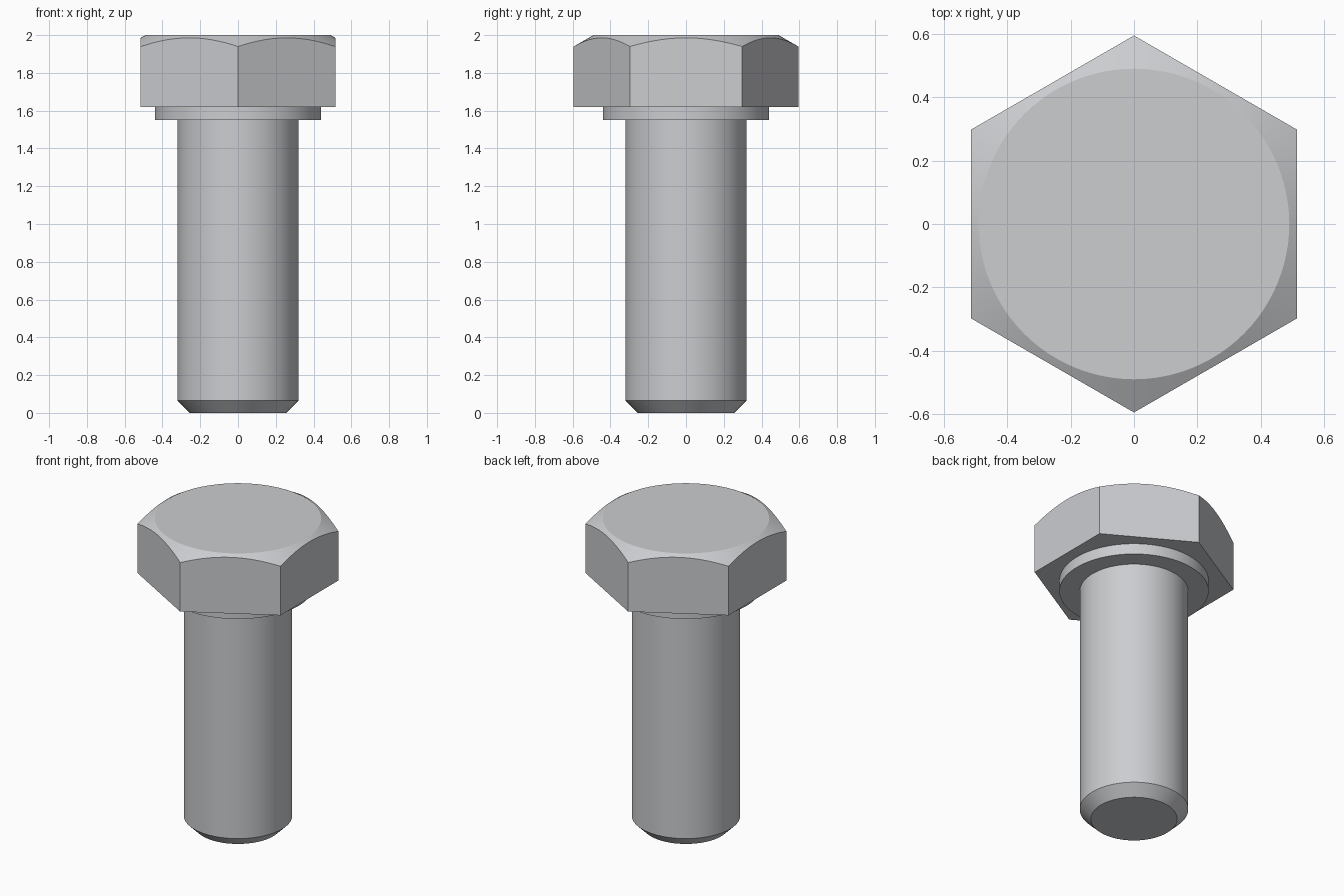
import bpy
import bmesh
import math

SEGMENTS = 96          # multiple of 6, so the hexagon corners fall on samples
APOTHEM = 0.515        # centre to flat of the hexagonal head
CROWN_RADIUS = 0.49    # flat disc on top of the head
CROWN_SLOPE = math.tan(math.radians(30))

cube = bpy.data.objects.get("Cube")
if cube:
    bpy.data.objects.remove(cube, do_unlink=True)

steel = bpy.data.materials.new("steel_grey")
steel.use_nodes = True
colour = (0.60, 0.61, 0.63, 1.0)
steel.diffuse_color = colour
steel.node_tree.nodes["Principled BSDF"].inputs["Base Color"].default_value = colour


def hex_radius(angle):
    """Distance from the axis to the hexagon, with flats facing +x and -x."""
    sixth = math.pi / 3
    return APOTHEM / math.cos((angle + sixth / 2) % sixth - sixth / 2)


def circle(radius, z):
    return lambda angle: (radius, z)


def build(name, rings, cap_bottom=False, cap_top=False):
    """Skin a stack of rings; each ring maps an angle to (radius, z)."""
    bm = bmesh.new()
    loops = []
    for ring in rings:
        loop = []
        for i in range(SEGMENTS):
            angle = 2 * math.pi * i / SEGMENTS
            r, z = ring(angle)
            loop.append(bm.verts.new((r * math.cos(angle), r * math.sin(angle), z)))
        loops.append(loop)
    for low, high in zip(loops, loops[1:]):
        for i in range(SEGMENTS):
            j = (i + 1) % SEGMENTS
            bm.faces.new((low[i], low[j], high[j], high[i]))
    if cap_bottom:
        bm.faces.new(loops[0][::-1])
    if cap_top:
        bm.faces.new(loops[-1])
    mesh = bpy.data.meshes.new(name)
    bm.to_mesh(mesh)
    bm.free()
    mesh.materials.append(steel)
    obj = bpy.data.objects.new(name, mesh)
    bpy.context.collection.objects.link(obj)
    bpy.ops.object.select_all(action='DESELECT')
    obj.select_set(True)
    bpy.context.view_layer.objects.active = obj
    bpy.ops.object.shade_smooth_by_angle(angle=math.radians(20))
    return obj


# Shank with a chamfered tip
build("shank", [circle(0.255, 0), circle(0.32, 0.065), circle(0.32, 1.55)],
      cap_bottom=True)

# Round collar under the head
build("collar", [circle(0.32, 1.55), circle(0.44, 1.55), circle(0.44, 1.62)])

# Hexagonal head, its corners cut back by a shallow cone
build("hex_head", [
    circle(0.44, 1.62),
    lambda a: (hex_radius(a), 1.62),
    lambda a: (hex_radius(a), 2 - (hex_radius(a) - CROWN_RADIUS) * CROWN_SLOPE),
    circle(CROWN_RADIUS, 2),
], cap_top=True)
